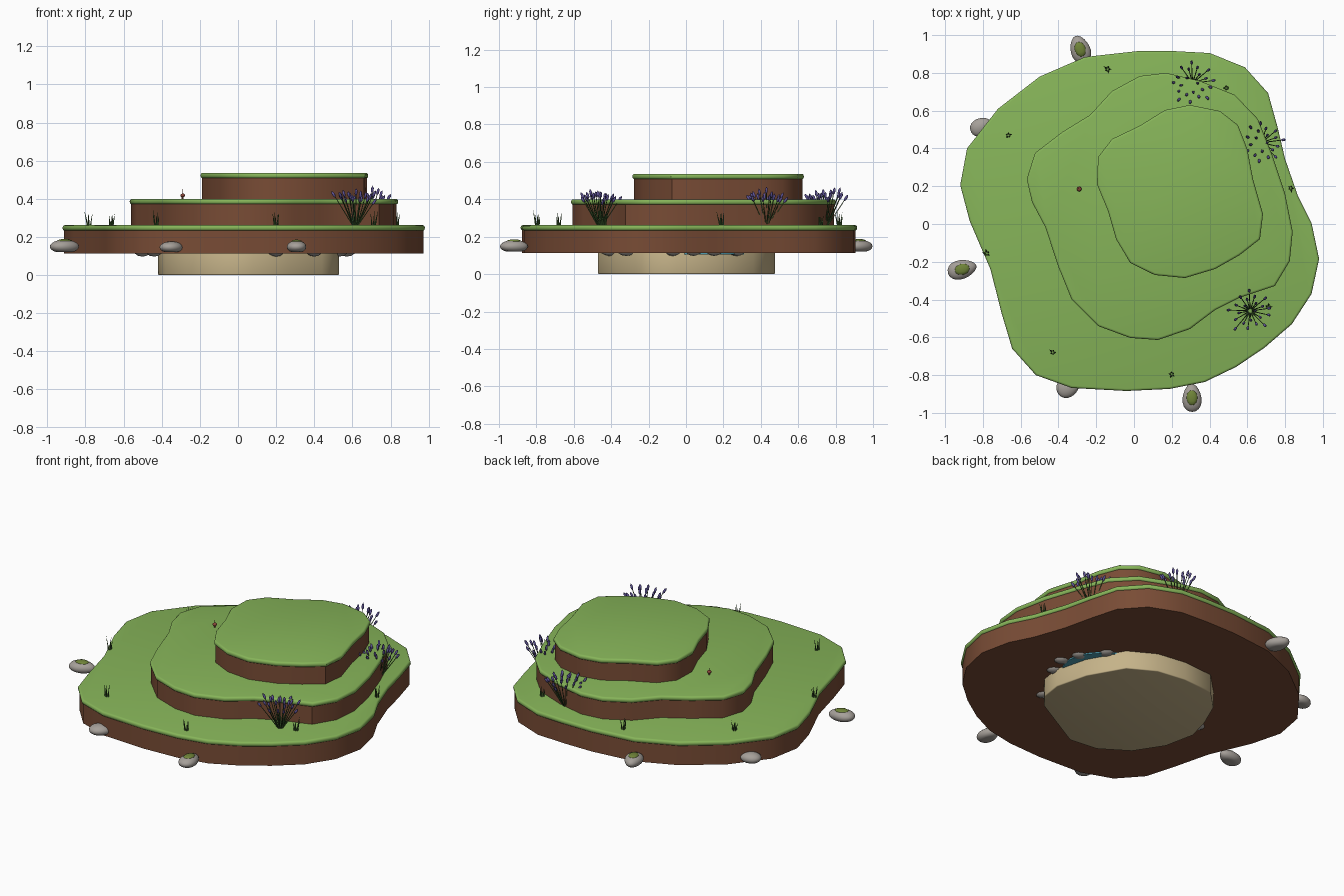
import bpy, bmesh, math, random
from mathutils import Matrix, Vector

if "Cube" in bpy.data.objects:
    bpy.data.objects.remove(bpy.data.objects["Cube"])

random.seed(7)


def material(name, rgb):
    m = bpy.data.materials.new(name)
    m.diffuse_color = (*rgb, 1)
    m.use_nodes = True
    m.node_tree.nodes["Principled BSDF"].inputs["Base Color"].default_value = m.diffuse_color
    return m


GRASS = material("grass", (.24, .46, .10))
SOIL = material("soil", (.19, .072, .036))
SAND = material("sand", (.56, .45, .25))
ROCK = material("rock", (.38, .35, .32))
MOSS = material("moss", (.16, .23, .04))
WATER = material("water", (.08, .35, .45))
STEM = material("stem", (.05, .12, .03))
PURPLE = material("purple", (.11, .085, .30))
RED = material("red_brown", (.25, .06, .04))


def finish(name, bm, mat, angle=40):
    bmesh.ops.recalc_face_normals(bm, faces=bm.faces)
    me = bpy.data.meshes.new(name)
    bm.to_mesh(me)
    bm.free()
    me.materials.append(mat)
    me.shade_smooth()
    me.set_sharp_from_angle(angle=math.radians(angle))
    ob = bpy.data.objects.new(name, me)
    bpy.context.collection.objects.link(ob)
    return ob


def slab(name, outline, z0, z1, mat, inset=0, bevel=0):
    """Extruded outline with optional inset and rounded rims."""
    pts = [Vector(p) for p in outline]
    c = sum(pts, Vector((0, 0))) / len(pts)
    pts = [p - (p - c).normalized() * inset for p in pts]
    bm = bmesh.new()
    low_ring, top_ring = ([bm.verts.new((p.x, p.y, z)) for p in pts] for z in (z0, z1))
    bm.faces.new(low_ring)
    bm.faces.new(top_ring)
    for i in range(len(pts)):
        bm.faces.new((low_ring[i - 1], low_ring[i], top_ring[i], top_ring[i - 1]))
    bmesh.ops.recalc_face_normals(bm, faces=bm.faces)
    if bevel:
        rims = [e for e in bm.edges if abs(e.verts[0].co.z - e.verts[1].co.z) < 1e-5]
        bmesh.ops.bevel(bm, geom=rims, offset=bevel, segments=3, profile=.5, affect='EDGES')
    return finish(name, bm, mat)


def add_rod(bm, a, b, r0, r1, sides=5):
    d = b - a
    m = Matrix.Translation((a + b) / 2) @ d.to_track_quat('Z', 'Y').to_matrix().to_4x4()
    bmesh.ops.create_cone(bm, cap_ends=True, segments=sides, radius1=r0, radius2=r1,
                          depth=d.length, matrix=m)


def add_blob(bm, loc, scale, rot=None, sub=1):
    m = Matrix.Translation(loc) @ (rot or Matrix()) @ Matrix.Diagonal((*scale, 1))
    bmesh.ops.create_icosphere(bm, subdivisions=sub, radius=1, matrix=m)


def lean(base, length, tilt, turn):
    return base + length * Vector((math.sin(tilt) * math.cos(turn),
                                   math.sin(tilt) * math.sin(turn), math.cos(tilt)))


# Outlines of the terraces
low = [(.98, -.185), (.94, -.37), (.836, -.53), (.69, -.656), (.54, -.757), (.376, -.836),
       (.19, -.873), (-.04, -.884), (-.33, -.868), (-.52, -.80), (-.645, -.66), (-.70, -.476),
       (-.76, -.24), (-.87, .016), (-.92, .206), (-.884, .40), (-.72, .61), (-.50, .78),
       (-.26, .884), (.016, .915), (.217, .915), (.40, .905), (.587, .83), (.71, .693),
       (.76, .513), (.80, .344), (.868, .148), (.94, .005)]
mid = [(.84, -.04), (.825, -.196), (.746, -.328), (.56, -.39), (.43, -.455), (.296, -.556),
       (.127, -.614), (-.02, -.603), (-.19, -.54), (-.33, -.40), (-.40, -.228), (-.47, -.016),
       (-.54, .116), (-.568, .238), (-.524, .376), (-.38, .487), (-.233, .577), (-.116, .704),
       (.03, .783), (.17, .80), (.35, .757), (.534, .683), (.656, .556), (.73, .37), (.80, .16)]
high = [(.683, .053), (.667, -.08), (.56, -.164), (.43, -.238), (.27, -.286), (.11, -.27),
        (-.02, -.206), (-.095, -.08), (-.138, .07), (-.196, .21), (-.19, .355), (-.116, .45),
        (.03, .52), (.164, .603), (.296, .63), (.455, .598), (.55, .524), (.60, .397), (.63, .238)]
foot = [(.53, -.05), (.48, .15), (.36, .36), (.2, .45), (.02, .475), (-.18, .46), (-.31, .33),
        (-.38, .17), (-.42, .02), (-.38, -.17), (-.27, -.34), (-.1, -.45), (.08, -.47),
        (.26, -.37), (.44, -.27), (.51, -.18)]

# Sand foot, hidden pond and the three terraces
slab("sand_foot", foot, 0, .12, SAND, bevel=.006)
pond = [(.05 + .5 * math.cos(i * math.tau / 32), .09 + .3 * math.sin(i * math.tau / 32)) for i in range(32)]
slab("pond_water", pond, .105, .118, WATER)
for label, outline, z, top in (("lower", low, .113, .262), ("middle", mid, .26, .40),
                               ("upper", high, .398, .536)):
    slab(label + "_soil", outline, z, top - .02, SOIL, inset=.008)
    slab(label + "_grass", outline, top - .029, top, GRASS, bevel=.012)

# Small stones round the pond, mostly buried under the lower terrace
bm = bmesh.new()
for x, y in ((.53, -.07), (.53, .15), (.57, .04), (.4, -.32), (.2, -.41), (-.5, -.03),
             (-.44, -.12), (.43, .27), (-.4, .14)):
    add_blob(bm, (x, y, .127), (.05, .042, .03), Matrix.Rotation(x * 5, 4, 'Z'), 2)
finish("pond_stones", bm, ROCK, 60)

# Outer rocks: x, y, half length, half width, half height, turn, mossy
rocks = [(-.285, .925, .075, .052, .035, 1.9, True), (-.81, .515, .06, .046, .032, .5, False),
         (-.91, -.24, .078, .05, .036, .25, True), (-.35, -.865, .062, .052, .031, .4, False),
         (.307, -.92, .075, .05, .034, 1.6, True)]
for i, (x, y, a, b, h, turn, mossy) in enumerate(rocks):
    rot = Matrix.Rotation(turn, 4, 'Z')
    bm = bmesh.new()
    add_blob(bm, (0, 0, 0), (a, b, h), sub=3)
    for v in bm.verts:  # egg shape with a flattened underside
        v.co.y *= 1 - 2.5 * v.co.x
        v.co.z = max(v.co.z, -.8 * h)
    bm.transform(Matrix.Translation((x, y, .113 + .8 * h + .008)) @ rot)
    finish(f"rock_{i + 1}", bm, ROCK, 60)
    if mossy:
        bm = bmesh.new()
        add_blob(bm, (x, y, .113 + 1.8 * h), (.042, .03, .012), rot, 2)
        finish(f"moss_{i + 1}", bm, MOSS, 60)

# Lavender clumps
for i, (x, y) in enumerate(((.615, -.46), (.675, .43), (.31, .745))):
    stems, heads = bmesh.new(), bmesh.new()
    for k in range(22):
        turn = k * 2.4
        base = Vector((x + .012 * math.cos(turn), y + .012 * math.sin(turn), .258))
        tilt = .62 * math.sqrt((k + .5) / 22)
        length = random.uniform(.14, .185)
        tip = lean(base, length, tilt, turn)
        add_rod(stems, base, tip, .003, .002)
        q = (tip - base).to_track_quat('Z', 'Y').to_matrix().to_4x4()
        add_blob(heads, tip + (tip - base).normalized() * .012, (.008, .008, .021), q)
    finish(f"lavender_stems_{i + 1}", stems, STEM)
    finish(f"lavender_heads_{i + 1}", heads, PURPLE, 60)

# Grass tufts
bm = bmesh.new()
for x, y in ((-.14, .82), (-.665, .47), (-.78, -.155), (-.43, -.68), (.2, -.795),
             (.71, -.44), (.49, .72), (.83, .19)):
    for k in range(5):
        turn = k * math.tau / 5 + x * 9
        base = Vector((x + .008 * math.cos(turn), y + .008 * math.sin(turn), .258))
        add_rod(bm, base, lean(base, random.uniform(.05, .085), random.uniform(.05, .25), turn), .005, .0005, 4)
finish("grass_tufts", bm, STEM)

# Tiny toadstool and twig on the middle terrace
bm = bmesh.new()
add_blob(bm, (-.29, .185, .418), (.013, .013, .01), sub=2)
finish("toadstool_cap", bm, RED, 60)
bm = bmesh.new()
add_rod(bm, Vector((-.29, .185, .395)), Vector((-.29, .185, .415)), .005, .005, 8)
add_rod(bm, Vector((-.294, .185, .395)), Vector((-.292, .19, .452)), .002, .001)
finish("toadstool_stem", bm, SOIL)
